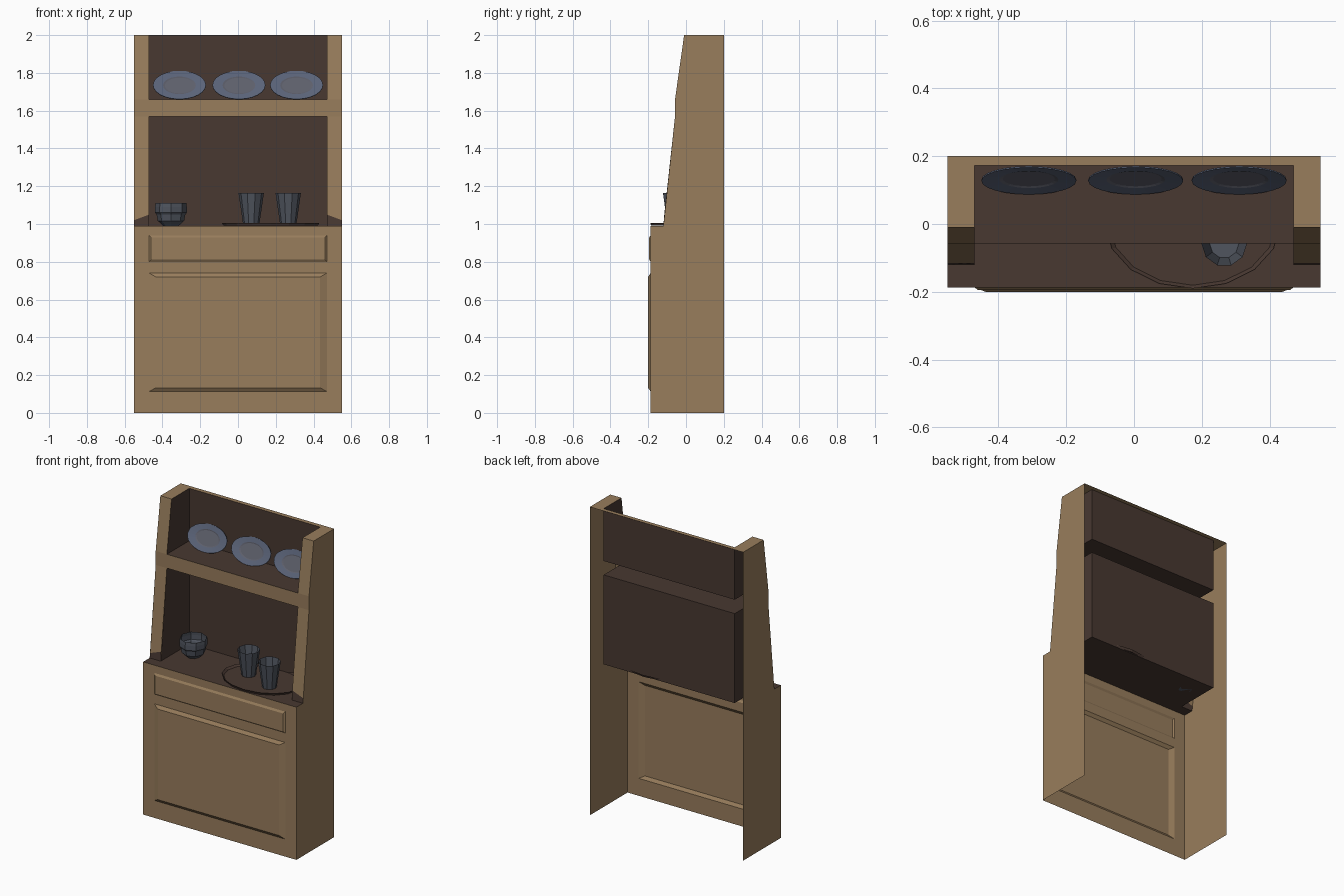
import bpy, bmesh, math

if "Cube" in bpy.data.objects:
    bpy.data.objects.remove(bpy.data.objects["Cube"])


def srgb(*c):
    return [((v / 255 + 0.055) / 1.055) ** 2.4 for v in c] + [1.0]


def material(name, *c):
    m = bpy.data.materials.new(name)
    m.diffuse_color = srgb(*c)
    m.use_nodes = True
    m.node_tree.nodes["Principled BSDF"].inputs["Base Color"].default_value = m.diffuse_color
    return m


WOOD = material("light_wood", 152, 125, 92)
DARK = material("dark_wood", 72, 56, 49)
GLASS = material("grey_pewter", 80, 85, 95)
PLATE = material("blue_grey_china", 90, 99, 120)
CENTRE = material("grey_china", 93, 95, 107)


def finish(name, bm, *mats):
    bmesh.ops.remove_doubles(bm, verts=bm.verts, dist=0.0001)
    me = bpy.data.meshes.new(name)
    bm.to_mesh(me)
    bm.free()
    for m in mats:
        me.materials.append(m)
    ob = bpy.data.objects.new(name, me)
    bpy.context.collection.objects.link(ob)
    return ob


def sheet(name, faces, mat):
    bm = bmesh.new()
    for f in faces:
        bm.faces.new([bm.verts.new(p) for p in f])
    return finish(name, bm, mat)


def rect_y(x0, x1, z0, z1, y):  # faces -y
    return [(x0, y, z0), (x1, y, z0), (x1, y, z1), (x0, y, z1)]


def rect_z(x0, x1, y0, y1, z):  # faces +z
    return [(x0, y0, z), (x1, y0, z), (x1, y1, z), (x0, y1, z)]


W, N = 0.55, 0.47             # outer half width, niche half width
FRONT, BACK, WALL = -0.187, 0.2, 0.172
TOP, COUNTER = 2.0, 0.99
SH0, SH1, SHY = 1.57, 1.66, -0.058   # shelf edge
# front line of the uprights, bottom to top (y, z)
LINE = [(-0.12, COUNTER), (-0.115, 1.035), (SHY, SH0), (SHY, SH1), (-0.01, TOP)]

# side panels, uprights and the dark feet of the uprights
for s, tag in ((-1, "left"), (1, "right")):
    outline = [(BACK, 0), (BACK, TOP)] + LINE[::-1] + [(FRONT, COUNTER), (FRONT, 0)]
    pts = [(s * W, y, z) for y, z in outline]
    sheet(tag + "_side_panel", [pts if s < 0 else pts[::-1]][:1], WOOD)
    strips = []
    for (ya, za), (yb, zb) in zip(LINE, LINE[1:]):
        tilt = 0.015
        a = tilt if za == 1.035 else 0
        b = tilt if zb == 1.035 else 0
        q = [(s * N, ya, za + a), (s * W, ya, za - a),
             (s * W, yb, zb - b), (s * N, yb, zb + b)]
        strips.append(q if s > 0 else q[::-1])
    sheet(tag + "_upright_foot", strips[:1], DARK)
    sheet(tag + "_upright", strips[1:], WOOD)

# top rim
sheet("top_rim", [rect_z(-W, -N, LINE[-1][0], BACK, TOP),
                  rect_z(N, W, LINE[-1][0], BACK, TOP),
                  rect_z(-N, N, WALL, BACK, TOP)], WOOD)

# shelf edge
sheet("shelf_edge", [rect_y(-N, N, SH0, SH1, SHY)], WOOD)


# niches lined with dark wood
def niche(name, line, ceiling):
    z0, z1 = line[0][1], line[-1][1]
    faces = [rect_y(-N, N, z0, z1, WALL), rect_z(-N, N, line[0][0], WALL, z0)]
    if ceiling:
        faces.append(rect_z(-N, N, line[-1][0], WALL, z1)[::-1])
    for s in (-1, 1):
        f = [(s * N, y, z) for y, z in line] + [(s * N, WALL, z1), (s * N, WALL, z0)]
        faces.append(f if s > 0 else f[::-1])
    sheet(name, faces, DARK)


niche("upper_niche", LINE[3:], False)
niche("lower_niche", LINE[:3], True)
sheet("counter_front", [rect_z(-W, W, FRONT, LINE[0][0], COUNTER)], DARK)

# cabinet front with openings for the raised drawer and door
DOOR, DRAWER = (0.113, 0.74), (0.80, 0.94)
front = []
levels = [0, *DOOR, *DRAWER, COUNTER]
for i, (a, b) in enumerate(zip(levels, levels[1:])):
    if i % 2:
        front += [rect_y(-W, -N, a, b, FRONT), rect_y(N, W, a, b, FRONT)]
    else:
        front.append(rect_y(-W, W, a, b, FRONT))
sheet("cabinet_front", front, WOOD)


def raised(name, z, dx, dz, depth):
    outer = rect_y(-N, N, *z, FRONT)
    inner = rect_y(-N + dx, N - dx, z[0] + dz, z[1] - dz, FRONT - depth)
    faces = [inner]
    for i in range(4):
        j = (i + 1) % 4
        faces.append([outer[i], outer[j], inner[j], inner[i]])
    sheet(name, faces, WOOD)


raised("door_panel", DOOR, 0.035, 0.02, 0.014)
raised("drawer_panel", DRAWER, 0.01, 0.012, 0.008)


# turned crockery
def lathe(name, profile, n, loc, mats, scale=(1, 1, 1), tilt=0.0, split=None):
    bm = bmesh.new()
    rings = [[bm.verts.new((r * math.cos(2 * math.pi * k / n),
                            r * math.sin(2 * math.pi * k / n), z)) for k in range(n)]
             for r, z in profile]
    cap = bm.faces.new(rings[0])
    cap.material_index = 1 if split is not None else 0
    for i, (a, b) in enumerate(zip(rings, rings[1:])):
        for k in range(n):
            j = (k + 1) % n
            f = bm.faces.new((a[k], a[j], b[j], b[k]))
            if split is not None and i < split:
                f.material_index = 1
    ob = finish(name, bm, *mats)
    ob.location, ob.scale, ob.rotation_euler = loc, scale, (tilt, 0, 0)
    return ob


# serving tray
lathe("tray", [(0.95, 0.004), (1.0, 0.016), (0.97, 0.002)], 16,
      (0.173, 0.0, COUNTER), [DARK], (0.258, 0.19, 1))

# two beakers
for i, (x, y) in enumerate(((0.07, 0.01), (0.266, -0.058))):
    lathe(f"beaker_{i + 1}", [(0.043, 0), (0.067, 0.165)], 10,
          (x, y, COUNTER + 0.008), [GLASS])

# bowl
lathe("bowl", [(0.04, 0), (0.07, 0.027), (0.076, 0.06), (0.084, 0.07),
               (0.084, 0.1), (0.082, 0.12)], 8,
      (-0.355, 0.05, COUNTER), [GLASS], tilt=0.0)

# leaning plates
for i, x in enumerate((-0.31, 0.005, 0.31)):
    lathe(f"plate_{i + 1}", [(0.55, 0.0), (0.62, 0.03), (1.0, 0.08), (1.0, 0.03)], 24,
          (x, 0.133, 1.733), [PLATE, CENTRE], (0.14, 0.085, 0.085),
          math.radians(62), split=1)
